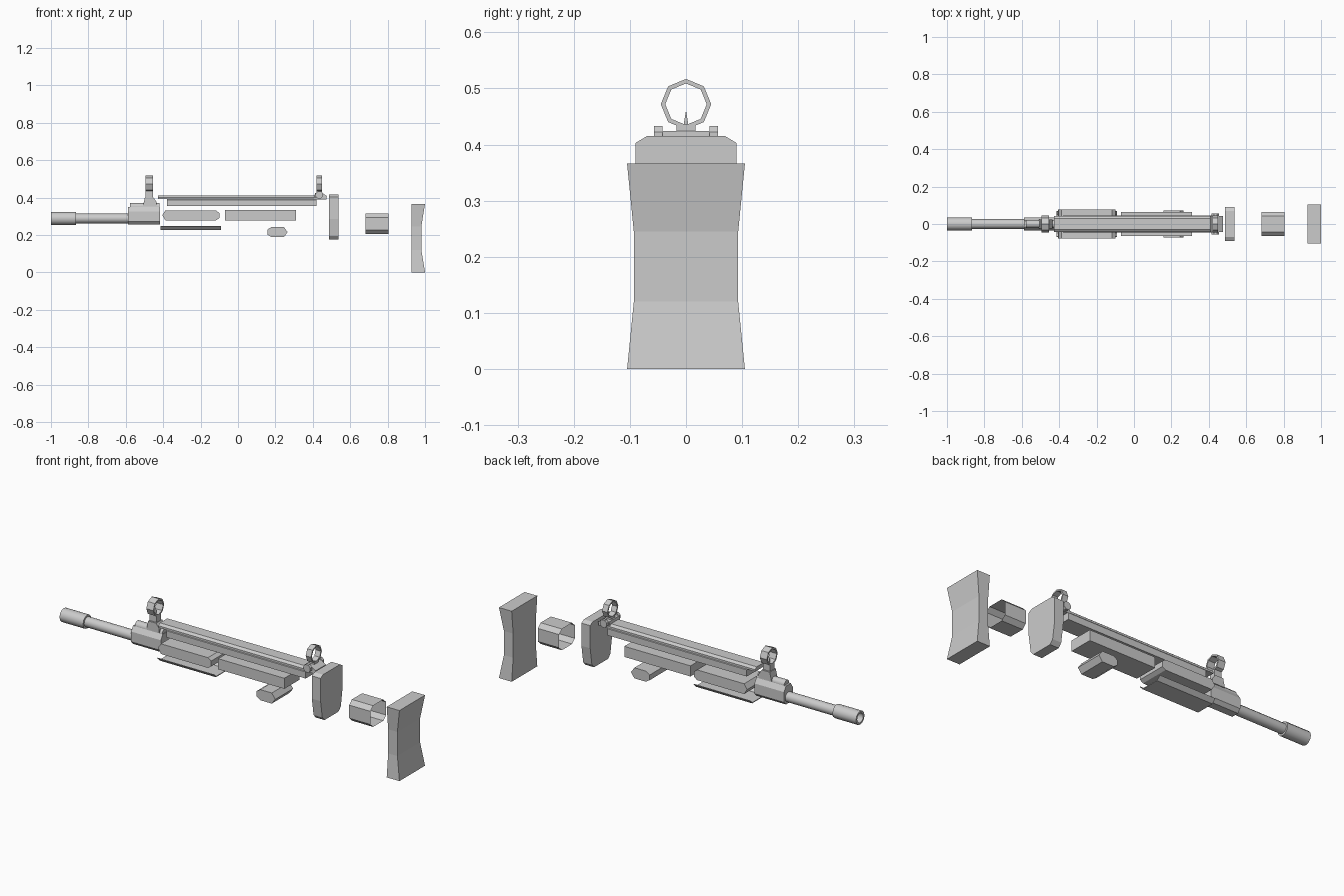
import bpy, bmesh, math
from mathutils import Vector

if "Cube" in bpy.data.objects:
    bpy.data.objects.remove(bpy.data.objects["Cube"])


def finish(name, bm, smooth=None):
    bmesh.ops.recalc_face_normals(bm, faces=bm.faces)
    me = bpy.data.meshes.new(name)
    bm.to_mesh(me)
    bm.free()
    ob = bpy.data.objects.new(name, me)
    bpy.context.collection.objects.link(ob)
    if smooth:
        bpy.ops.object.select_all(action='DESELECT')
        ob.select_set(True)
        bpy.context.view_layer.objects.active = ob
        bpy.ops.object.shade_smooth_by_angle(angle=math.radians(smooth))
    return ob


def loft(name, rings, caps=True, loop=False, smooth=None):
    """Skin a list of equal-length closed rings of points."""
    bm = bmesh.new()
    vs = [[bm.verts.new(p) for p in r] for r in rings]
    n = len(vs[0])
    pairs = list(zip(vs, vs[1:])) + ([(vs[-1], vs[0])] if loop else [])
    for a, b in pairs:
        for i in range(n):
            j = (i + 1) % n
            bm.faces.new((a[i], a[j], b[j], b[i]))
    if caps and not loop:
        bm.faces.new(vs[0])
        bm.faces.new(vs[-1])
    return finish(name, bm, smooth)


def along_x(name, prof, x0, x1, caps=True, smooth=None):
    return loft(name, [[(x, y, z) for y, z in prof] for x in (x0, x1)], caps, smooth=smooth)


def along_y(name, prof, y0, y1, smooth=None):
    return loft(name, [[(x, y, z) for x, z in prof] for y in (y0, y1)], smooth=smooth)


def mirror(half):
    return half + [(-y, z) for y, z in reversed(half)]


def circle(r, n, cz, cx=0.0, turn=0.0):
    return [(cx + r * math.cos(2 * math.pi * i / n + turn),
             cz + r * math.sin(2 * math.pi * i / n + turn)) for i in range(n)]


def box(name, x0, x1, y, z0, z1):
    return along_x(name, [(-y, z0), (y, z0), (y, z1), (-y, z1)], x0, x1)


# Barrel and open muzzle sleeve
along_x("barrel", circle(0.026, 12, 0.288), -0.89, -0.57, smooth=40)
stations = [(-0.91, 0.025), (-1.0, 0.025), (-1.0, 0.035), (-0.865, 0.035), (-0.865, 0.025)]
loft("muzzle_sleeve", [[(x, y, z) for y, z in circle(r, 12, 0.288)] for x, r in stations],
     smooth=40)

# Front block with a tube above it
along_x("front_block", mirror([(0.02, 0.255), (0.036, 0.272), (0.036, 0.325), (0.02, 0.35)]),
        -0.588, -0.418, smooth=30)
along_x("upper_tube", circle(0.022, 8, 0.35, turn=math.pi / 8), -0.578, -0.42, smooth=50)

# Top cover and its chamfered rail
along_x("top_cover", mirror([(0.045, 0.354), (0.045, 0.388), (0.036, 0.396)]), -0.38, 0.42)
along_x("top_rail", mirror([(0.043, 0.391), (0.043, 0.401), (0.03, 0.411)]), -0.427, 0.42)

# Ring sights
for name, x, w in (("front", -0.475, 0.02), ("rear", 0.435, 0.015)):
    loft(name + "_sight_ring",
         [[(x + s * w, y, z) for y, z in circle(r, 8, 0.472)]
          for s, r in ((-1, 0.037), (1, 0.037), (1, 0.045), (-1, 0.045))], loop=True)
    box(name + "_sight_neck", x - w, x + w, 0.017, 0.39, 0.436)
along_x("front_sight_post", [(-0.005, 0.43), (0.005, 0.43), (0.0, 0.461)], -0.48, -0.47)
along_y("front_sight_base", [(-0.508, 0.355), (-0.435, 0.355), (-0.435, 0.375),
                             (-0.452, 0.40), (-0.498, 0.40)], -0.025, 0.025)
along_y("rear_sight_base", [(0.405, 0.39), (0.472, 0.39), (0.475, 0.408), (0.45, 0.424),
                            (0.412, 0.424)], -0.042, 0.042)
for side in (-1, 1):
    along_y("rear_sight_knob", circle(0.021, 8, 0.414, 0.435, math.pi / 8),
            side * 0.042, side * 0.057)

# Handguard with pointed side ends, and trough plate below
along_y("handguard", [(-0.405, 0.305), (-0.388, 0.278), (-0.118, 0.278), (-0.1, 0.29),
                      (-0.1, 0.318), (-0.118, 0.331), (-0.388, 0.331)], -0.078, 0.078)
along_x("lower_trough", mirror([(0.05, 0.226), (0.07, 0.246), (0.067, 0.248), (0.049, 0.23)]),
        -0.415, -0.092)

# Middle body and small hexagonal block under it
box("middle_body", -0.07, 0.31, 0.063, 0.278, 0.333)
along_y("lower_block", [(0.157, 0.202), (0.18, 0.188), (0.245, 0.188), (0.265, 0.215),
                        (0.245, 0.243), (0.18, 0.243), (0.157, 0.229)], -0.073, 0.073)

# Upright end plate, tapering at the bottom
along_x("end_plate", mirror([(0.058, 0.175), (0.076, 0.195), (0.09, 0.285), (0.09, 0.403),
                             (0.07, 0.415)]), 0.487, 0.537)

# Open octagonal collar
along_x("stock_collar", mirror([(0.042, 0.205), (0.064, 0.226), (0.064, 0.294), (0.042, 0.315)]),
        0.683, 0.805, caps=False)

# Waisted butt pad with a concave rear face
loft("butt_pad", [[(0.927, -y, z), (x, -y, z), (x, y, z), (0.927, y, z)]
                  for z, x, y in ((0.0, 1.0, 0.105), (0.12, 0.98, 0.093),
                                  (0.245, 0.98, 0.093), (0.366, 1.0, 0.105))])
